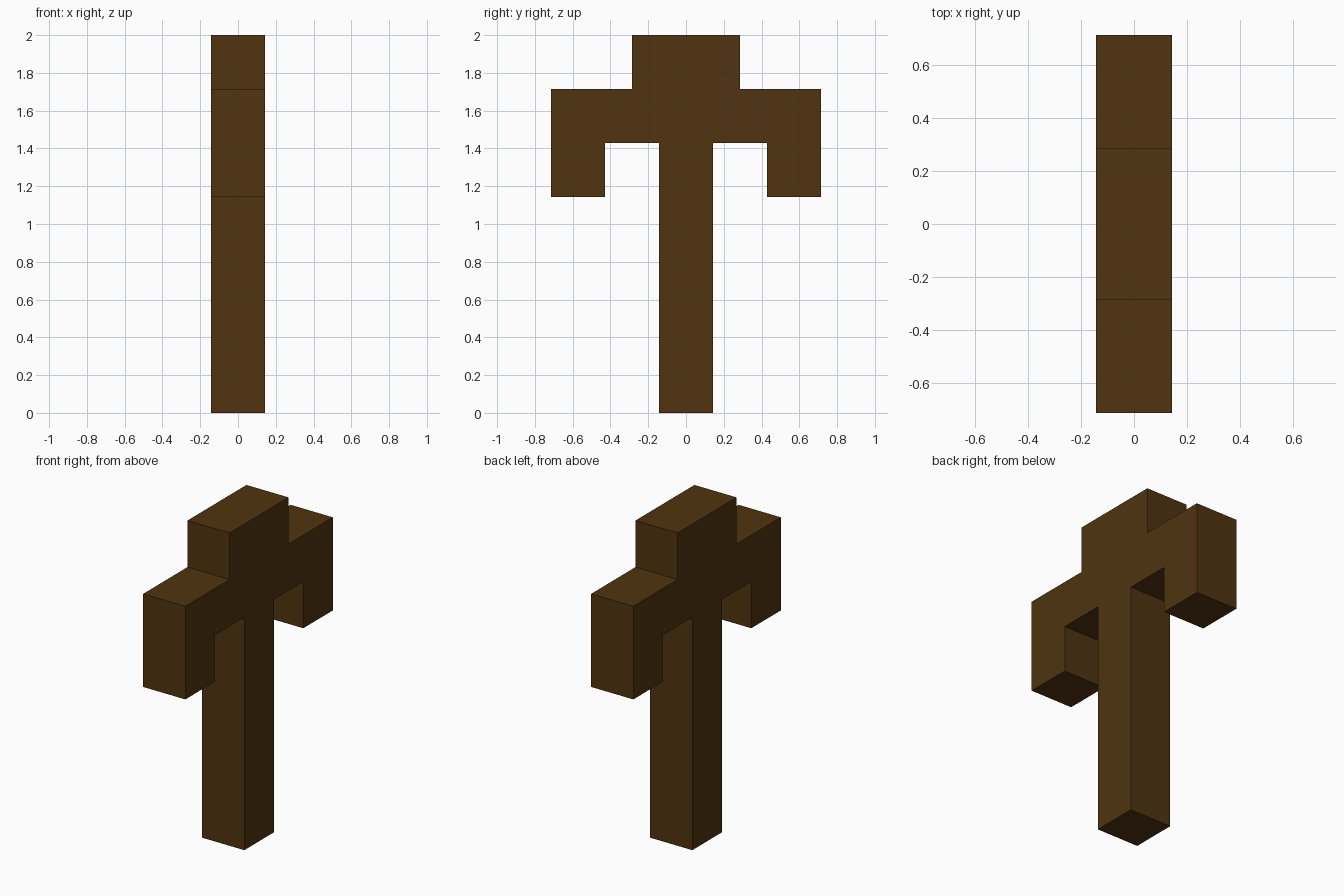
import bpy
import bmesh

if "Cube" in bpy.data.objects:
    bpy.data.objects.remove(bpy.data.objects["Cube"])

U = 2 / 7 / 2  # half the beam thickness; the whole shape sits on this grid

wood = bpy.data.materials.new("dark_brown_wood")
wood.diffuse_color = (0.080, 0.034, 0.005, 1)
wood.use_nodes = True
wood.node_tree.nodes["Principled BSDF"].inputs["Base Color"].default_value = wood.diffuse_color

# Half outline of the stepped T shape (y, z) in grid units, mirrored across y = 0
half = [(1, 0), (1, 10), (3, 10), (3, 8), (5, 8), (5, 12), (2, 12), (2, 14)]
outline = half + [(-y, z) for y, z in reversed(half)]

# Post, head block and drooping arms as one extruded profile
bm = bmesh.new()
face = bm.faces.new([bm.verts.new((-U, y * U, z * U)) for y, z in outline])
extruded = bmesh.ops.extrude_face_region(bm, geom=[face])
verts = [g for g in extruded["geom"] if isinstance(g, bmesh.types.BMVert)]
bmesh.ops.translate(bm, verts=verts, vec=(2 * U, 0, 0))
bmesh.ops.recalc_face_normals(bm, faces=bm.faces)

mesh = bpy.data.meshes.new("post_with_arms")
bm.to_mesh(mesh)
bm.free()
mesh.materials.append(wood)
bpy.context.collection.objects.link(bpy.data.objects.new("post_with_arms", mesh))
